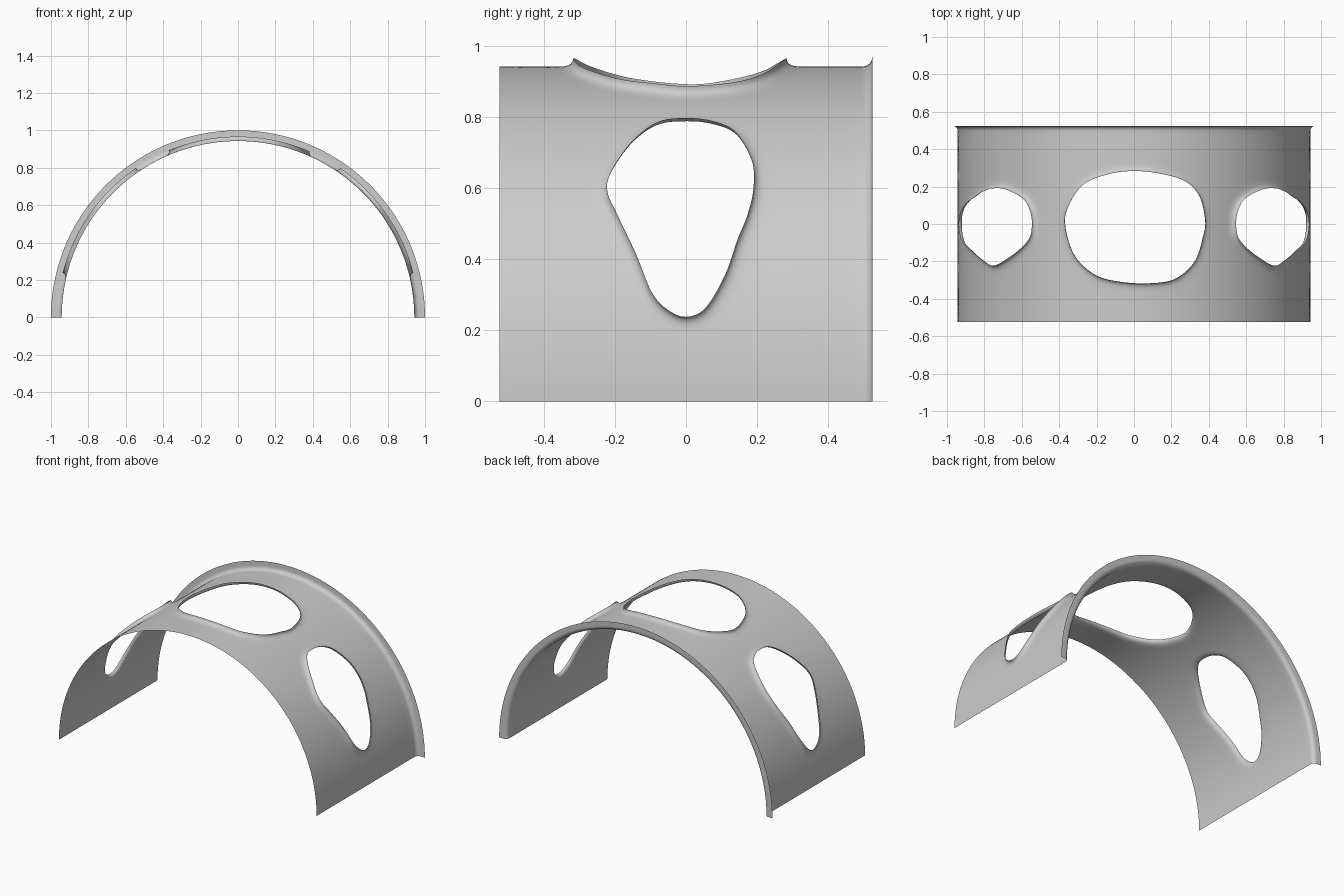
import bpy, bmesh, math
from mathutils import Vector

if "Cube" in bpy.data.objects:
    bpy.data.objects.remove(bpy.data.objects["Cube"])

R = 0.943            # shell radius
HALF = 0.525         # half depth
Y_BACK = 0.497       # where the back flange starts to curl
SPLIT = 0.52         # angle between the top and side panels
LIP_R = 0.967        # radius reached by the hole lips
LIP = [(0, LIP_R), (0.0015, 0.959), (0.006, 0.952), (0.014, 0.947),
       (0.026, 0.944), (0.042, R)]
RINGS = 8

# Hole outlines: top as (x, y), side as (y, z)
TOP = [(0, .283), (.135, .27), (.27, .23), (.35, .15), (.382, .02), (.37, -.07),
       (.325, -.2), (.22, -.293), (.08, -.317), (-.08, -.308), (-.21, -.27),
       (-.32, -.165), (-.37, 0), (-.345, .11), (-.265, .215), (-.13, .268)]
SIDE = [(0, .238), (.055, .263), (.11, .356), (.145, .455), (.173, .525),
        (.19, .6), (.185, .68), (.137, .762), (.07, .791), (0, .798),
        (-.075, .789), (-.145, .74), (-.207, .655), (-.222, .595),
        (-.193, .525), (-.14, .413), (-.097, .308), (-.052, .258)]


def to_3d(u, y, r):
    a = u / R
    return Vector((r * math.sin(a), y, r * math.cos(a)))


def spline(pts, per=120):
    """Closed smooth curve as (point, tangent) samples."""
    n, out = len(pts), []
    for i in range(n):
        p0, p1, p2, p3 = (pts[(i + k) % n] for k in (-1, 0, 1, 2))
        m1, m2 = (p2 - p0) / 2, (p3 - p1) / 2
        for j in range(per):
            t = j / per
            p = (p1 * (2*t**3 - 3*t*t + 1) + m1 * (t**3 - 2*t*t + t)
                 + p2 * (3*t*t - 2*t**3) + m2 * (t**3 - t*t))
            d = (p1 - p2) * (6*t*t - 6*t) + m1 * (3*t*t - 4*t + 1) + m2 * (3*t*t - 2*t)
            out.append((p, d.normalized()))
    return out


def panel(bm, outline, u0, u1, nu, ny=44):
    """Curved rectangular panel with a lipped hole."""
    c = Vector(((min(p.x for p in outline) + max(p.x for p in outline)) / 2,
                (min(p.y for p in outline) + max(p.y for p in outline)) / 2))
    curve = spline(outline)
    y0, y1 = -HALF, Y_BACK
    edge = [Vector((u0 + (u1 - u0) * i / nu, y0)) for i in range(nu)]
    edge += [Vector((u1, y0 + (y1 - y0) * i / ny)) for i in range(ny)]
    edge += [Vector((u1 - (u1 - u0) * i / nu, y1)) for i in range(nu)]
    edge += [Vector((u0, y1 - (y1 - y0) * i / ny)) for i in range(ny)]
    dirs = [(p - c).normalized() for p, _ in curve]
    columns = []
    for e in edge:
        d = (e - c).normalized()
        k = max(range(len(dirs)), key=lambda i: dirs[i].dot(d))
        p, t = curve[k]
        nrm = Vector((t.y, -t.x))
        if nrm.dot(d) < 0:
            nrm = -nrm
        col = [to_3d(*(p + nrm * w), r) for w, r in LIP]
        base = p + nrm * LIP[-1][0]
        col += [to_3d(*base.lerp(e, i / RINGS), R) for i in range(1, RINGS + 1)]
        columns.append([bm.verts.new(v) for v in col])
    for a, b in zip(columns, columns[1:] + columns[:1]):
        for i in range(len(a) - 1):
            bm.faces.new((a[i], a[i + 1], b[i + 1], b[i]))


bm = bmesh.new()
N_TOP, N_SIDE = 44, 44
U_SPLIT, U_END = SPLIT * R, math.pi / 2 * R

# Top panel and the two mirrored side panels
panel(bm, [Vector((R * math.asin(x / LIP_R), y)) for x, y in TOP], -U_SPLIT, U_SPLIT, N_TOP)
for s in (1, -1):
    pts = [Vector((s * R * math.acos(z / LIP_R), y)) for y, z in SIDE]
    panel(bm, pts, s * U_SPLIT, s * U_END, N_SIDE)

# Curled flange along the back edge
side = [U_SPLIT + (U_END - U_SPLIT) * i / N_SIDE for i in range(1, N_SIDE + 1)]
us = [-u for u in reversed(side)]
us += [-U_SPLIT + 2 * U_SPLIT * i / N_TOP for i in range(N_TOP + 1)] + side
profile = [(Y_BACK, R)]
for i in range(1, 7):
    a = math.pi / 2 * i / 6
    profile.append((Y_BACK + (HALF - Y_BACK) * math.sin(a), R + 0.028 * (1 - math.cos(a))))
profile.append((HALF, 1.0))
rows = [[bm.verts.new(to_3d(u, y, r)) for u in us] for y, r in profile]
for a, b in zip(rows, rows[1:]):
    for i in range(len(us) - 1):
        bm.faces.new((a[i], a[i + 1], b[i + 1], b[i]))

bmesh.ops.remove_doubles(bm, verts=bm.verts, dist=0.0002)
bmesh.ops.recalc_face_normals(bm, faces=bm.faces)
# Keep the outside of the arch facing out
if sum(f.normal.dot(Vector((f.calc_center_median().x, 0, f.calc_center_median().z)))
       * f.calc_area() for f in bm.faces) < 0:
    bmesh.ops.reverse_faces(bm, faces=bm.faces)

mesh = bpy.data.meshes.new("arched_shell")
bm.to_mesh(mesh)
bm.free()
shell = bpy.data.objects.new("arched_shell", mesh)
bpy.context.collection.objects.link(shell)
bpy.context.view_layer.objects.active = shell
shell.select_set(True)
bpy.ops.object.shade_smooth_by_angle(angle=math.radians(50))
